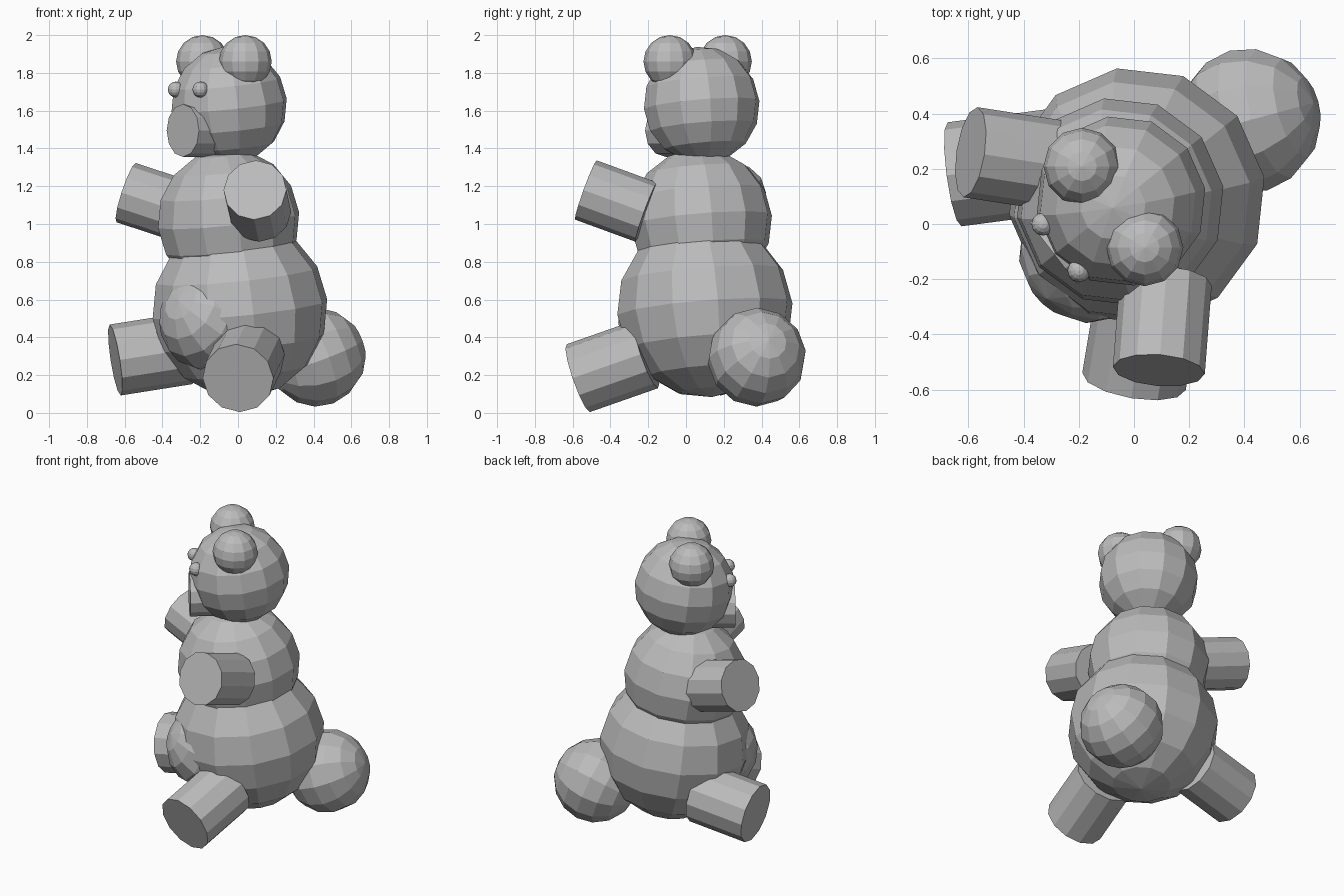
import bpy
from mathutils import Vector

cube = bpy.data.objects.get("Cube")
if cube:
    bpy.data.objects.remove(cube, do_unlink=True)

grey = bpy.data.materials.new("plain_grey")
grey.use_nodes = True
GREY = (0.5, 0.5, 0.5, 1)
grey.diffuse_color = GREY
grey.node_tree.nodes["Principled BSDF"].inputs["Base Color"].default_value = GREY

FACING = Vector((-0.79, -0.61, 0))      # direction the head looks
SIDE = Vector((0.61, -0.79, 0))         # towards the bear's own left
UPRIGHT = Vector((0, 0, 1))


def finish(name, axis):
    obj = bpy.context.object
    obj.name = name
    obj.rotation_euler = Vector(axis).to_track_quat("Z", "Y").to_euler()
    obj.data.materials.append(grey)
    return obj


def ball(name, centre, radius, axis=UPRIGHT):
    """Faceted sphere with its pole along axis."""
    bpy.ops.mesh.primitive_uv_sphere_add(segments=12, ring_count=8,
                                         radius=radius, location=centre)
    return finish(name, axis)


def limb(name, outer, inner, radius):
    """Straight twelve-sided cylinder between two points."""
    outer, inner = Vector(outer), Vector(inner)
    bpy.ops.mesh.primitive_cylinder_add(vertices=12, radius=radius,
                                        depth=(outer - inner).length,
                                        location=(outer + inner) / 2)
    return finish(name, outer - inner)


# Torso, tail and belly
ball("hips", (0.01, 0.10, 0.55), 0.47, (-0.1, -0.08, 1))
ball("chest", (-0.05, 0.08, 1.02), 0.38, (-0.1, -0.08, 1))
ball("belly", (-0.15, -0.09, 0.485), 0.27, (-0.6, -0.65, 0.4))
ball("tail", (0.415, 0.375, 0.295), 0.262, (0.92, 0.25, 0.36))

# Head, with paired ears and eyes
head = Vector((-0.047, 0.083, 1.63))
ball("head", head, 0.31, (-0.1, -0.08, 1))
for side, sign in (("left", 1), ("right", -1)):
    ball(side + "_ear", head + FACING * 0.035 + SIDE * sign * 0.186
         + UPRIGHT * 0.23, 0.14)
    ball(side + "_eye", head + FACING * 0.275 + SIDE * sign * 0.107
         + UPRIGHT * 0.082, 0.042)
muzzle = head - UPRIGHT * 0.135
limb("muzzle", muzzle + FACING * 0.31, muzzle + FACING * 0.1, 0.14)

# Limbs
limb("left_leg", (0, -0.57, 0.184), (0.06, -0.21, 0.31), 0.19)
limb("right_leg", (-0.65, 0.18, 0.28), (-0.27, 0.23, 0.34), 0.19)
limb("left_arm", (0.09, -0.53, 1.18), (0.115, -0.21, 1.063), 0.167)
limb("right_arm", (-0.592, 0.26, 1.166), (-0.27, 0.21, 1.06), 0.165)
